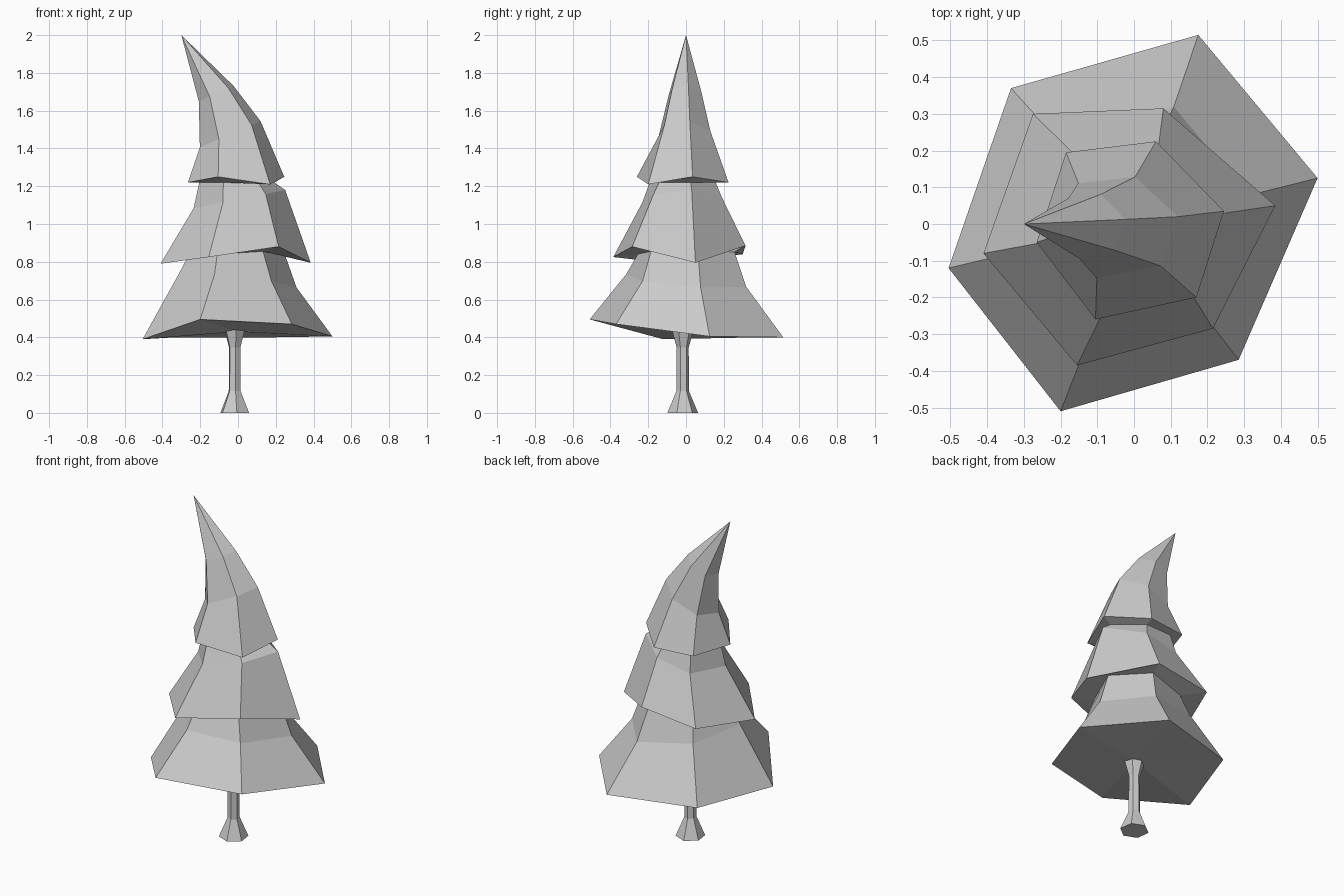
import bpy
import bmesh
from math import cos, sin, radians

if "Cube" in bpy.data.objects:
    bpy.data.objects.remove(bpy.data.objects["Cube"])


def skin(name, rings, start=None, end=None):
    """Bridge six-sided rings into one closed, flat-faced shell."""
    bm = bmesh.new()
    loops = [[bm.verts.new(p) for p in ring] for ring in rings]
    for a, b in zip(loops, loops[1:]):
        for i in range(len(a)):
            j = (i + 1) % len(a)
            bm.faces.new((a[i], a[j], b[j], b[i]))
    for loop, tip in ((loops[0], start), (loops[-1], end)):
        if tip is None:
            bm.faces.new(loop)
        else:
            v = bm.verts.new(tip)
            for i in range(len(loop)):
                bm.faces.new((loop[i], loop[(i + 1) % len(loop)], v))
    bmesh.ops.recalc_face_normals(bm, faces=bm.faces)
    mesh = bpy.data.meshes.new(name)
    bm.to_mesh(mesh)
    bm.free()
    obj = bpy.data.objects.new(name, mesh)
    bpy.context.collection.objects.link(obj)
    return obj


def shrink(hem, sx, sy, dx, z, kx=0.0, ky=0.0):
    """Scaled copy of a hem, laid on a tilted plane."""
    ring = []
    for x, y, _ in hem:
        x, y = x * sx + dx, y * sy
        ring.append((x, y, z + kx * x + ky * y))
    return ring


# Uneven hems of the three foliage tiers
low = [(.50, .125, .405), (.175, .515, .40), (-.335, .37, .40),
       (-.505, -.12, .39), (-.20, -.51, .495), (.285, -.37, .47)]
mid = [(.385, .05, .795), (.08, .315, .885), (-.275, .30, .84),
       (-.41, -.08, .79), (-.155, -.385, .825), (.215, -.285, .88)]
top = [(.245, .035, 1.25), (.06, .225, 1.22), (-.185, .195, 1.22),
       (-.265, -.05, 1.22), (-.105, -.26, 1.25), (.17, -.20, 1.21)]

# Foliage: one continuous skin ending in the bent tip
skin("foliage", [
    low,
    shrink(low, .62, .62, 0, .70, -.1, -.07),
    shrink(low, .50, .50, -.01, .847, .06),
    mid,
    shrink(mid, .61, .60, .015, 1.13, .2),
    shrink(mid, .50, .50, 0, 1.22),
    top,
    shrink(top, .63, .57, -.035, 1.493, .43),
    shrink(top, .36, .36, -.112, 1.742, .45),
], start=(0, 0, .43), end=(-.30, 0, 2.0))

# Trunk: flared at the root and under the foliage
skin("trunk", [
    [(-.0175 + r * cos(radians(38 + 60 * i)),
      -.0175 + r * sin(radians(38 + 60 * i)), z) for i in range(6)]
    for r, z in ((.082, 0), (.034, .115), (.032, .345), (.058, .44))])
